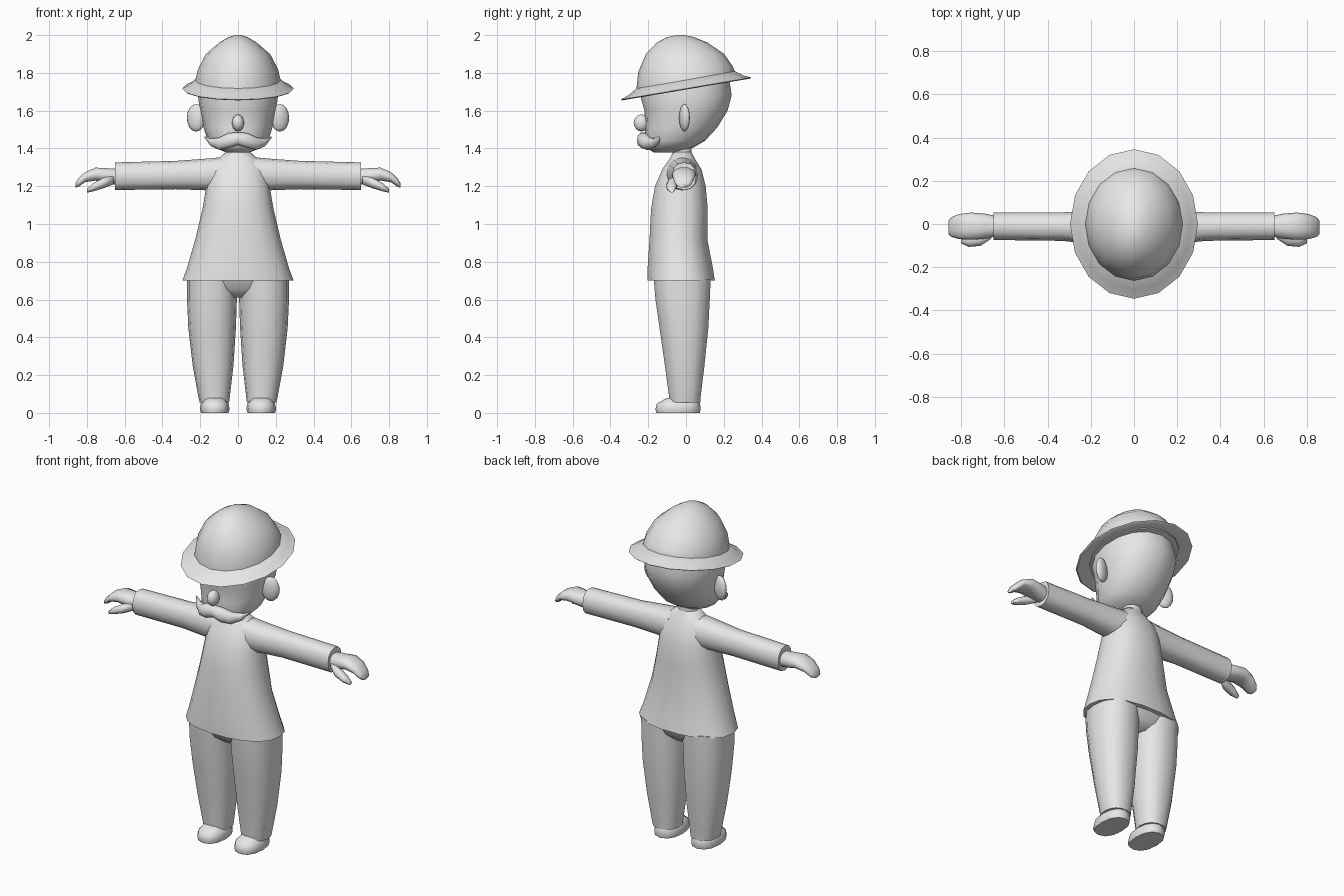
import bpy, bmesh, math
from mathutils import Matrix, Vector

grey = bpy.data.materials.new("plain grey")
grey.diffuse_color = (0.8, 0.8, 0.8, 1)


def finish(bm, name, angle=50):
    bmesh.ops.recalc_face_normals(bm, faces=bm.faces)
    mesh = bpy.data.meshes.new(name)
    bm.to_mesh(mesh)
    bm.free()
    mesh.materials.append(grey)
    ob = bpy.data.objects.new(name, mesh)
    bpy.context.collection.objects.link(ob)
    bpy.ops.object.select_all(action='DESELECT')
    bpy.context.view_layer.objects.active = ob
    ob.select_set(True)
    bpy.ops.object.shade_smooth_by_angle(angle=math.radians(angle))


def loft(name, rings, axis='z', n=14, power=2.0, tilt=0.0, angle=50):
    """Skin rings of (x, y, z, radius a, radius b[, tilt]) across an axis."""
    bm = bmesh.new()
    loops = []
    for x, y, z, ra, rb, *own in rings:
        slope = own[0] if own else tilt
        loop = []
        for i in range(n):
            t = 2 * math.pi * i / n
            c, s = math.cos(t), math.sin(t)
            a = ra * math.copysign(abs(c) ** (2 / power), c)
            b = rb * math.copysign(abs(s) ** (2 / power), s)
            if axis == 'z':
                p = (x + a, y + b, z + slope * b)
            else:
                p = (x, y + a, z + b)
            loop.append(bm.verts.new(p))
        loops.append(loop)
    for lo, hi in zip(loops, loops[1:]):
        for i in range(n):
            j = (i + 1) % n
            bm.faces.new((lo[i], lo[j], hi[j], hi[i]))
    bm.faces.new(loops[0])
    bm.faces.new(loops[-1])
    finish(bm, name, angle)


def ball(name, centre, radii, yaw=0.0, seg=12, rings=8):
    bm = bmesh.new()
    m = (Matrix.Translation(Vector(centre)) @ Matrix.Rotation(yaw, 4, 'Z')
         @ Matrix.Diagonal((*radii, 1)))
    bmesh.ops.create_uvsphere(bm, u_segments=seg, v_segments=rings, radius=1, matrix=m)
    finish(bm, name, 60)


# Hat: domed crown and tilted brim
loft("hat_crown", [(0, 0, 1.72, .228, .264, .17), (0, 0, 1.76, .226, .262, .15),
                   (0, -.003, 1.82, .212, .25, .06), (0, -.005, 1.90, .17, .207, 0),
                   (0, -.02, 1.96, .10, .135, 0), (0, -.03, 1.99, .05, .07, 0),
                   (0, -.03, 2.0, .015, .02, 0)], n=16)
loft("hat_brim", [(0, 0, 1.735, .19, .22), (0, 0, 1.712, .288, .338),
                  (0, 0, 1.717, .296, .346), (0, 0, 1.734, .262, .305),
                  (0, 0, 1.765, .222, .258)], n=16, tilt=.17, angle=45)

# Head and neck
loft("head", [(0, -.11, 1.378, .06, .06), (0, -.085, 1.405, .125, .125),
              (0, -.06, 1.44, .16, .16), (0, -.025, 1.51, .182, .19),
              (0, 0, 1.60, .202, .22), (0, 0, 1.68, .212, .242),
              (0, 0, 1.76, .20, .23)], n=16, power=2.15, angle=70)
loft("neck", [(0, -.02, 1.32, .068, .056), (0, -.02, 1.37, .062, .053),
              (0, -.02, 1.44, .06, .053)], n=10)
ball("nose", (0, -.235, 1.535), (.032, .042, .045))

# Jacket body flaring to the hem
loft("jacket", [(0, -.025, .70, .295, .18), (0, -.03, .76, .272, .176),
                (0, -.04, .92, .226, .155), (0, -.035, 1.08, .188, .152),
                (0, -.03, 1.20, .168, .136), (0, -.022, 1.29, .148, .105),
                (0, -.02, 1.345, .105, .068), (0, -.02, 1.38, .065, .05)],
     n=18, power=2.3, angle=60)

# Trouser seat joining both legs
loft("trouser_seat", [(0, -.015, .61, .15, .08), (0, -.018, .65, .25, .13),
                      (0, -.02, .72, .27, .155)], n=16, power=2.3, angle=70)

for side, s in (("left", 1), ("right", -1)):
    # Legs and shoes
    loft(f"{side}_leg", [(s * .125, -.006, .055, .078, .083), (s * .127, -.006, .09, .084, .086),
                         (s * .132, -.007, .25, .108, .107), (s * .137, -.011, .45, .126, .132),
                         (s * .138, -.018, .60, .132, .147), (s * .136, -.02, .71, .134, .154)],
         n=14, power=2.3)
    loft(f"{side}_shoe", [(s * .123, -.042, 0, .073, .115), (s * .123, -.042, .02, .079, .12),
                          (s * .123, -.04, .05, .073, .114), (s * .123, -.02, .08, .05, .08)],
         n=12, power=2.3)
    # Sleeves with a flat cuff
    loft(f"{side}_sleeve", [(s * .08, -.02, 1.262, .085, .092), (s * .18, -.018, 1.262, .078, .083),
                            (s * .33, -.012, 1.259, .066, .075), (s * .65, -.01, 1.253, .064, .073)],
         axis='x', n=12, power=2.3)
    # Mitten hand curling down, with thumb in front
    loft(f"{side}_hand", [(s * .63, -.01, 1.248, .045, .045), (s * .69, -.01, 1.255, .058, .042),
                          (s * .755, -.01, 1.264, .063, .036), (s * .81, -.012, 1.248, .058, .028),
                          (s * .845, -.014, 1.219, .046, .024), (s * .86, -.016, 1.205, .03, .013)],
         axis='x', n=10, power=2.3, angle=60)
    loft(f"{side}_thumb", [(s * .66, -.045, 1.235, .022, .025), (s * .71, -.07, 1.218, .031, .028),
                           (s * .765, -.078, 1.195, .028, .022), (s * .80, -.076, 1.176, .014, .010)],
         axis='x', n=8, angle=70)
    # Ears and moustache halves
    ball(f"{side}_ear", (s * .222, -.008, 1.562), (.052, .024, .073), yaw=s * .35)
    loft(f"{side}_moustache", [(0, -.228, 1.452, .03, .035), (s * .05, -.225, 1.442, .036, .042),
                               (s * .10, -.198, 1.425, .034, .034),
                               (s * .145, -.165, 1.432, .024, .02),
                               (s * .177, -.142, 1.46, .006, .005)],
         axis='x', n=10, angle=70)
